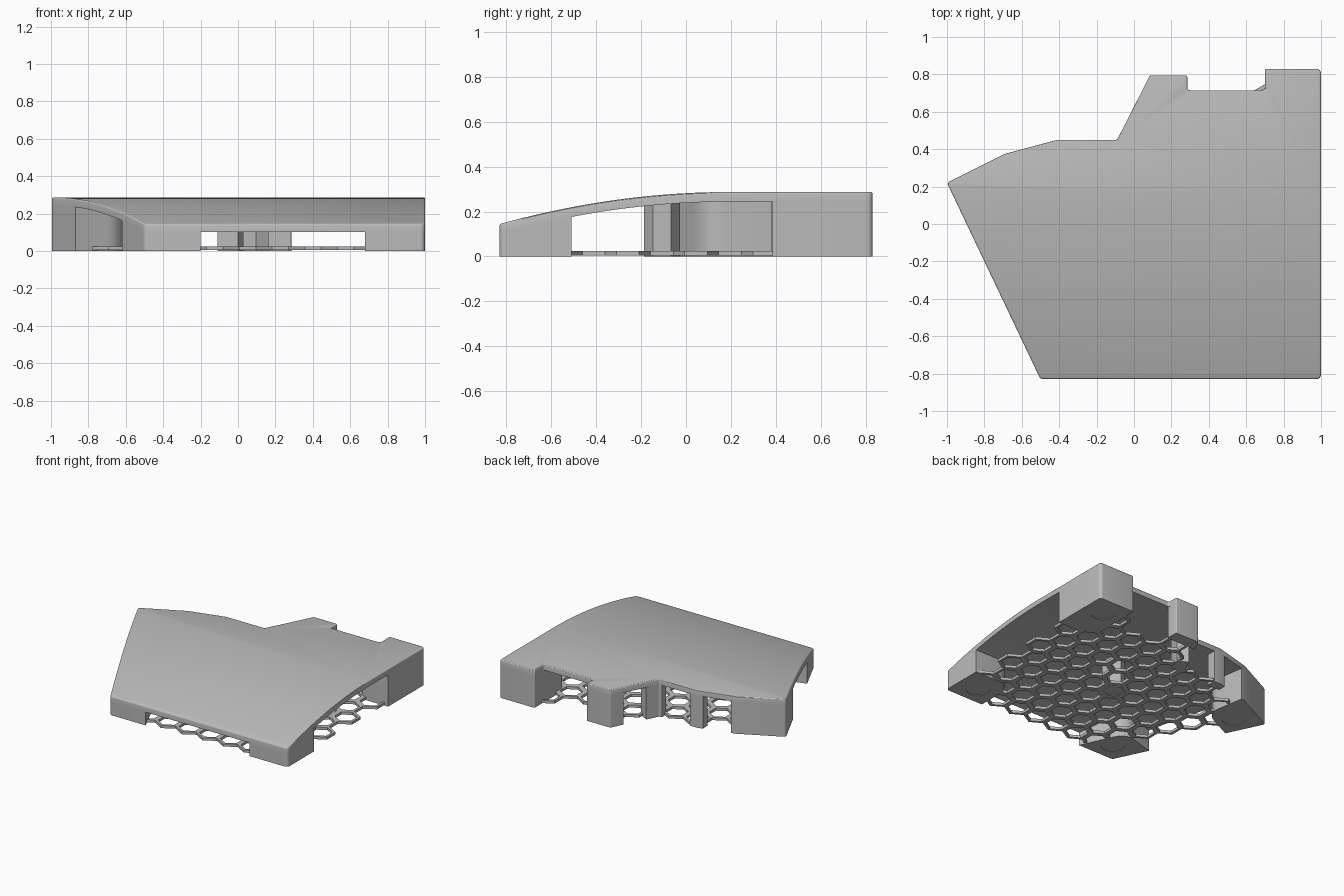
import bpy, bmesh, math
from mathutils import Vector

if "Cube" in bpy.data.objects:
    bpy.data.objects.remove(bpy.data.objects["Cube"])

grey = bpy.data.materials.new("plain grey")
grey.diffuse_color = (0.5, 0.5, 0.5, 1)
grey.use_nodes = True
grey.node_tree.nodes["Principled BSDF"].inputs["Base Color"].default_value = grey.diffuse_color

SHELL = 0.043          # thickness of the curved top
FLAT_Y, TOP = 0.2, 0.287


def top_z(y):
    """Height of the curved top: flat at the back, sloping to the front."""
    d = max(0.0, FLAT_Y - y)
    return TOP - 0.143 * (d / 1.03) ** 2


def rounded(points, steps=6):
    """Round each (x, y, radius) corner of a polygon."""
    out, n = [], len(points)
    for i, (x, y, r) in enumerate(points):
        p = Vector((x, y))
        if r == 0:
            out.append(p)
            continue
        a = (Vector(points[i - 1][:2]) - p).normalized()
        b = (Vector(points[(i + 1) % n][:2]) - p).normalized()
        half = a.angle(b) / 2
        centre = p + (a + b).normalized() * (r / math.sin(half))
        t = r / math.tan(half)
        s, e = p + a * t - centre, p + b * t - centre
        sweep = s.angle(e)
        for k in range(steps + 1):
            f = k / steps
            out.append(centre + (s * math.sin((1 - f) * sweep) + e * math.sin(f * sweep)) / math.sin(sweep))
    return out


def finish(bm, name):
    bmesh.ops.recalc_face_normals(bm, faces=bm.faces[:])
    me = bpy.data.meshes.new(name)
    bm.to_mesh(me)
    bm.free()
    me.materials.append(grey)
    ob = bpy.data.objects.new(name, me)
    bpy.context.collection.objects.link(ob)
    return ob


def smooth(ob):
    bpy.ops.object.select_all(action='DESELECT')
    ob.select_set(True)
    bpy.context.view_layer.objects.active = ob
    bpy.ops.object.shade_smooth_by_angle(angle=math.radians(30))


def prism(name, points, low, high, edge=0.0):
    """Extrude an outline between two height functions of y."""
    bm = bmesh.new()
    bm.faces.new([bm.verts.new((p.x, p.y, 0)) for p in points])
    for k in range(16):
        bmesh.ops.bisect_plane(bm, geom=bm.verts[:] + bm.edges[:] + bm.faces[:], dist=1e-5,
                               plane_co=(0, -0.79 + k * 0.063, 0), plane_no=(0, 1, 0))
    bottom = bm.verts[:]
    res = bmesh.ops.extrude_face_region(bm, geom=bm.faces[:], use_keep_orig=True)
    top = {g for g in res["geom"] if isinstance(g, bmesh.types.BMVert)}
    for v in bottom:
        v.co.z = low(v.co.y)
    for v in top:
        v.co.z = high(v.co.y)
    bmesh.ops.recalc_face_normals(bm, faces=bm.faces[:])
    if edge:
        rim = [e for e in bm.edges if all(v in top for v in e.verts)
               and any(not all(v in top for v in f.verts) for f in e.link_faces)]
        bmesh.ops.bevel(bm, geom=rim, offset=edge, segments=3, profile=0.5,
                        affect='EDGES', clamp_overlap=False)
    return finish(bm, name)


def recess(ob, x, y, r):
    """Shallow round recess in the underside."""
    bm = bmesh.new()
    bmesh.ops.create_cone(bm, cap_ends=True, segments=32, radius1=r, radius2=r, depth=0.008)
    bmesh.ops.translate(bm, verts=bm.verts[:], vec=(x, y, 0))
    cutter = finish(bm, "recess_cutter")
    cutter.hide_render = True
    mod = ob.modifiers.new("recess", 'BOOLEAN')
    mod.operation, mod.object, mod.solver = 'DIFFERENCE', cutter, 'EXACT'
    bpy.context.view_layer.objects.active = ob
    bpy.ops.object.modifier_apply(modifier=mod.name)
    bpy.data.objects.remove(cutter)


def ground(y):
    return 0.0


def underside(y):
    return top_z(y) - SHELL


# Curved top shell
outline = [(-1, 0.22, 0.015), (-0.69, 0.375, 0), (-0.41, 0.45, 0), (-0.09, 0.45, 0.015),
           (0.085, 0.795, 0.015), (0.285, 0.795, 0.01), (0.285, 0.715, 0.015), (0.7, 0.715, 0.015),
           (0.7, 0.83, 0.01), (1, 0.83, 0.025), (1, -0.83, 0.025), (-0.5, -0.83, 0.025)]
smooth(prism("top_shell", rounded(outline), underside, top_z, 0.009))

# Corner blocks: outline and recess centre
blocks = {
    "back_right_block": ([(0.7, 0.83, 0.01), (1, 0.83, 0.025), (1, 0.385, 0), (0.78, 0.385, 0.06),
                          (0.7, 0.5, 0.06)], (0.845, 0.67)),
    "front_right_block": ([(1, -0.83, 0.025), (0.68, -0.83, 0), (0.68, -0.51, 0.12), (1, -0.51, 0)],
                          (0.833, -0.69)),
    "front_left_block": ([(-0.5, -0.83, 0.025), (-0.62, -0.578, 0), (-0.35, -0.50, 0.1),
                          (-0.2, -0.83, 0)], (-0.38, -0.68)),
    "left_block": ([(-1, 0.22, 0.015), (-0.69, 0.375, 0), (-0.65, 0.386, 0), (-0.60, 0.08, 0.13),
                    (-0.87, -0.053, 0)], (-0.79, 0.134)),
}
for name, (pts, c) in blocks.items():
    ob = prism(name, rounded(pts), ground, underside)
    recess(ob, *c, 0.083)
    smooth(ob)

# Small pillars along the back edge
pillars = {
    "back_pillar": [(0.085, 0.795, 0.015), (0.285, 0.795, 0.01), (0.285, 0.70, 0.01), (0.037, 0.70, 0)],
    "notch_pillar": [(-0.11, 0.45, 0), (-0.09, 0.45, 0.015), (-0.043, 0.543, 0), (0.03, 0.50, 0),
                     (0.0, 0.40, 0), (-0.11, 0.40, 0)],
    "side_pillar": [(-0.45, 0.439, 0), (-0.41, 0.45, 0), (-0.35, 0.45, 0), (-0.35, 0.38, 0),
                    (-0.45, 0.38, 0)],
}
for name, pts in pillars.items():
    smooth(prism(name, rounded(pts), ground, underside))

# Honeycomb floor
CX, CY, PITCH = 0.095, -0.107, 0.175
CELL, HOLE = PITCH / math.sqrt(3), 0.079


def hexagon(x, y, r):
    return [Vector((x + r * math.cos(a), y + r * math.sin(a)))
            for a in (math.radians(30 + 60 * k) for k in range(6))]


def inside(p):
    hit = False
    for i, (x1, y1, _) in enumerate(outline):
        x0, y0, _ = outline[i - 1]
        if (y0 > p.y) != (y1 > p.y) and p.x < x0 + (p.y - y0) / (y1 - y0) * (x1 - x0):
            hit = not hit
    return hit


bm = bmesh.new()
for row in range(-6, 8):
    for col in range(-9, 9):
        x = CX + (col + 0.5 * (row % 2)) * PITCH
        y = CY + row * PITCH * math.sqrt(3) / 2
        if not all(inside(p) for p in hexagon(x, y, CELL)):
            continue
        outer = [bm.verts.new((p.x, p.y, 0.005)) for p in hexagon(x, y, CELL)]
        inner = [bm.verts.new((p.x, p.y, 0.005)) for p in hexagon(x, y, HOLE)]
        for k in range(6):
            j = (k + 1) % 6
            bm.faces.new((outer[k], outer[j], inner[j], inner[k]))
bmesh.ops.remove_doubles(bm, verts=bm.verts[:], dist=0.001)
res = bmesh.ops.extrude_face_region(bm, geom=bm.faces[:], use_keep_orig=True)
for g in res["geom"]:
    if isinstance(g, bmesh.types.BMVert):
        g.co.z = 0.025
finish(bm, "honeycomb_floor")

# Six-sided centre post
post = prism("centre_post", hexagon(CX, CY, 0.08), ground, underside)
recess(post, CX, CY, 0.06)
